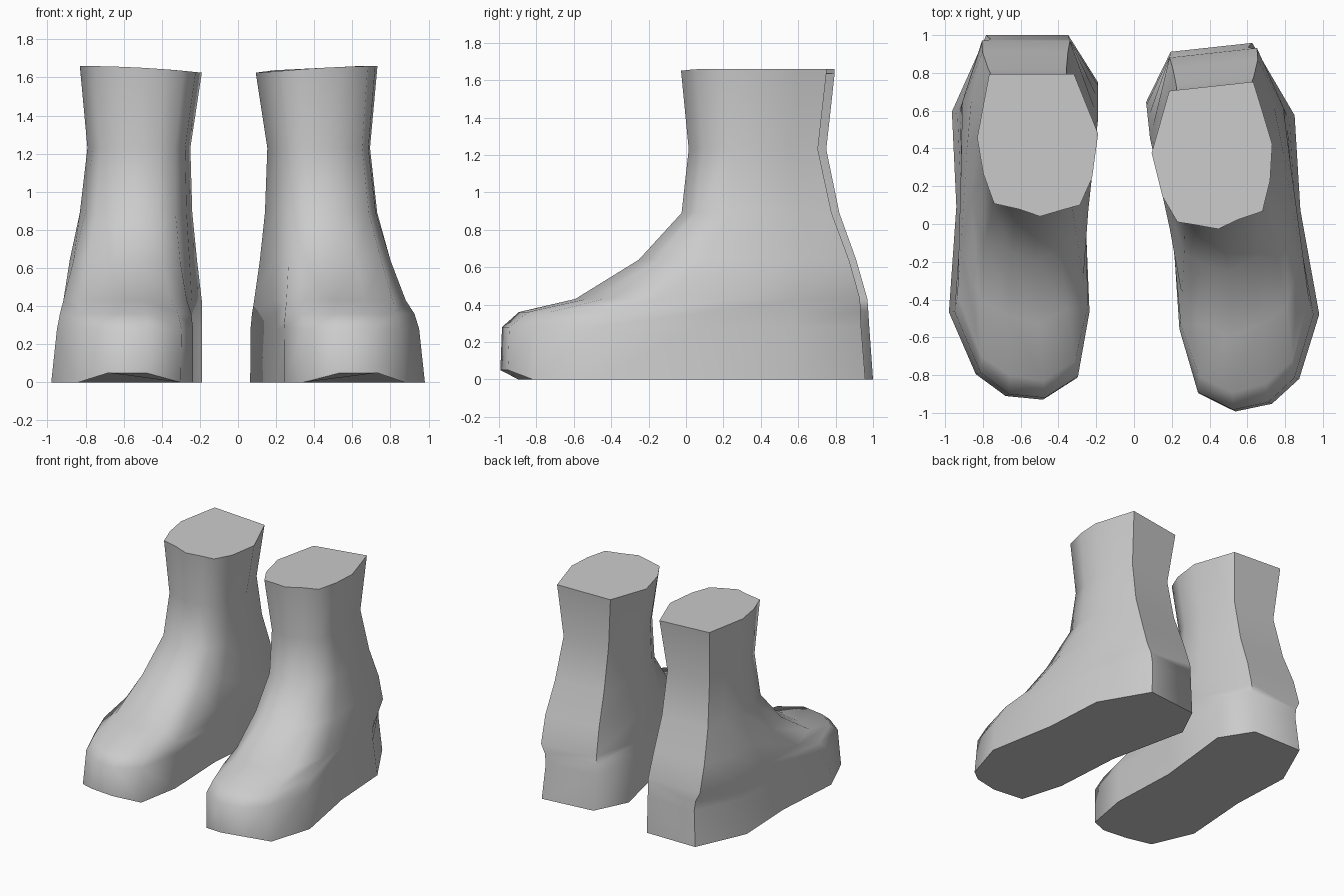
import bpy, bmesh, math
from mathutils import Matrix

cube = bpy.data.objects.get("Cube")
if cube:
    bpy.data.objects.remove(cube, do_unlink=True)

grey = bpy.data.materials.new("light_grey")
grey.use_nodes = True
colour = (0.6, 0.6, 0.6, 1)
grey.diffuse_color = colour
grey.node_tree.nodes["Principled BSDF"].inputs["Base Color"].default_value = colour

# Unit outlines (outer to inner, front to back), starting at the outer heel corner
SOLE = [(.25, 1), (.8, 1), (1, .87), (.91, .53), (.94, .24), (.86, .06),
        (.63, 0), (.38, .01), (.18, .07), (0, .24), (.05, .53), (.02, .79)]
CUFF = [(.1, 1), (.8, 1), (1, .58), (.95, .27), (.85, .08), (.7, .045),
        (.52, 0), (.35, .05), (.14, .09), (.05, .3), (0, .55), (.05, .78)]

# Slices: height, outer x, inner x, front y, back y, blend from sole to cuff outline
SLICES = [(0, -.98, -.19, -.93, 1, 0),
          (.28, -.95, -.19, -.92, .98, 0),
          (.36, -.94, -.19, -.83, .975, .15),
          (.43, -.935, -.19, -.53, .97, .5),
          (.64, -.89, -.215, -.19, .91, .8),
          (.89, -.83, -.24, .04, .82, 1),
          (1.23, -.79, -.25, .08, .75, 1),
          (1.66, -.83, -.19, .04, .795, 1)]


def make_boot(name, placement, mirrored):
    bm = bmesh.new()
    rings = []
    for z, outer, inner, front, back, blend in SLICES:
        ring = []
        for i, (a, b) in enumerate(zip(SOLE, CUFF)):
            u = a[0] + (b[0] - a[0]) * blend
            v = a[1] + (b[1] - a[1]) * blend
            height = z
            if z == 0 and i in (6, 7):      # lifted toe tip
                height = .05
            if z == SLICES[-1][0]:          # sloping cuff
                height -= .035 * u * u
            ring.append(bm.verts.new((outer + (inner - outer) * u,
                                      front + (back - front) * v, height)))
        rings.append(ring)
    # Walls, sole and closed top
    for low, high in zip(rings, rings[1:]):
        for i in range(len(low)):
            j = (i + 1) % len(low)
            bm.faces.new((low[i], low[j], high[j], high[i]))
    bm.faces.new(rings[0])
    bm.faces.new(rings[-1])
    if mirrored:
        bm.transform(Matrix.Scale(-1, 4, (1, 0, 0)))
    bm.transform(placement)
    bmesh.ops.recalc_face_normals(bm, faces=bm.faces)
    mesh = bpy.data.meshes.new(name)
    bm.to_mesh(mesh)
    bm.free()
    mesh.materials.append(grey)
    boot = bpy.data.objects.new(name, mesh)
    bpy.context.collection.objects.link(boot)
    bpy.ops.object.select_all(action='DESELECT')
    boot.select_set(True)
    bpy.context.view_layer.objects.active = boot
    bpy.ops.object.shade_smooth_by_angle(angle=math.radians(65))


make_boot("right_boot", Matrix.Identity(4), False)
turn = Matrix.Translation((-.044, -.12, 0)) @ Matrix.Rotation(math.radians(6.2), 4, 'Z')
make_boot("left_boot", turn, True)
